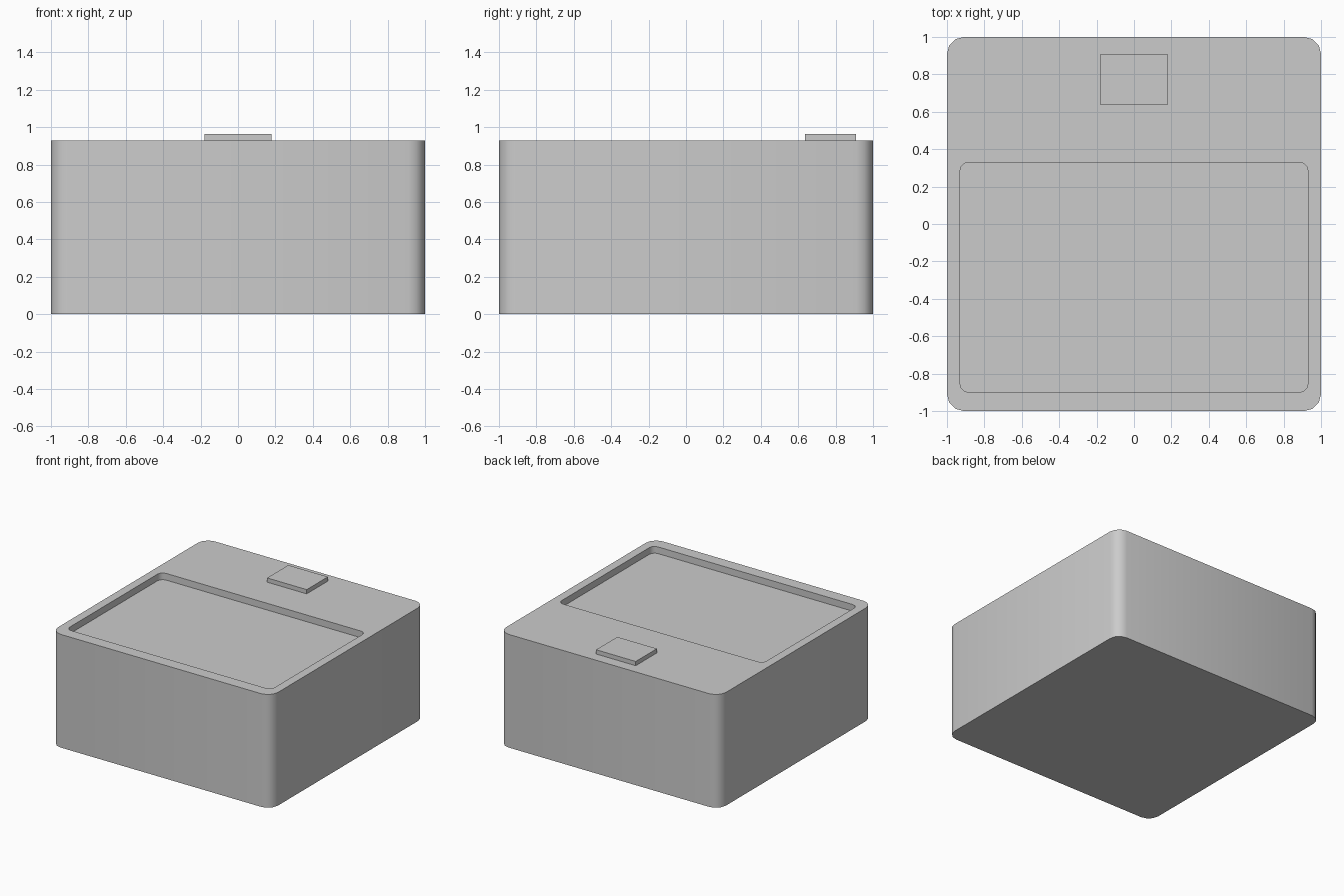
import bpy
import bmesh
from mathutils import Vector

old = bpy.data.objects.get("Cube")
if old:
    bpy.data.objects.remove(old, do_unlink=True)


def make_material(name, colour):
    mat = bpy.data.materials.new(name)
    mat.use_nodes = True
    mat.diffuse_color = colour
    mat.node_tree.nodes["Principled BSDF"].inputs["Base Color"].default_value = colour
    return mat


grey = make_material("plain grey", (0.6, 0.6, 0.6, 1))


def rounded_box(name, low, high, radius=0, segments=3):
    """Box between two corners, with its vertical edges rounded."""
    low, high = Vector(low), Vector(high)
    bm = bmesh.new()
    bmesh.ops.create_cube(bm, size=1)
    for v in bm.verts:
        v.co = (low + high) / 2 + v.co * (high - low)
    if radius:
        upright = [e for e in bm.edges
                   if abs(e.verts[0].co.z - e.verts[1].co.z) > 0.01]
        bmesh.ops.bevel(bm, geom=upright, offset=radius, segments=segments,
                        profile=0.5, affect='EDGES')
    mesh = bpy.data.meshes.new(name)
    bm.to_mesh(mesh)
    bm.free()
    mesh.materials.append(grey)
    obj = bpy.data.objects.new(name, mesh)
    bpy.context.collection.objects.link(obj)
    return obj


TOP = 0.93

# Main block
body = rounded_box("body", (-1, -1, 0), (1, 1, TOP), 0.09)

# Shallow tray sunk into the front of the top
cutter = rounded_box("tray_cutter", (-0.93, -0.9, TOP - 0.055),
                     (0.93, 0.33, TOP + 0.1), 0.045)
cutter.hide_render = True
cutter.hide_viewport = True
cut = body.modifiers.new("tray", 'BOOLEAN')
cut.operation = 'DIFFERENCE'
cut.solver = 'EXACT'
cut.object = cutter

# Raised button at the back of the top
rounded_box("button", (-0.18, 0.635, TOP), (0.18, 0.91, TOP + 0.035))

# Soft corners with crisp rims
bpy.ops.object.select_all(action='DESELECT')
body.select_set(True)
bpy.context.view_layer.objects.active = body
bpy.ops.object.modifier_apply(modifier=cut.name)
bpy.data.objects.remove(cutter, do_unlink=True)
bpy.ops.object.shade_smooth_by_angle(angle=0.6)
